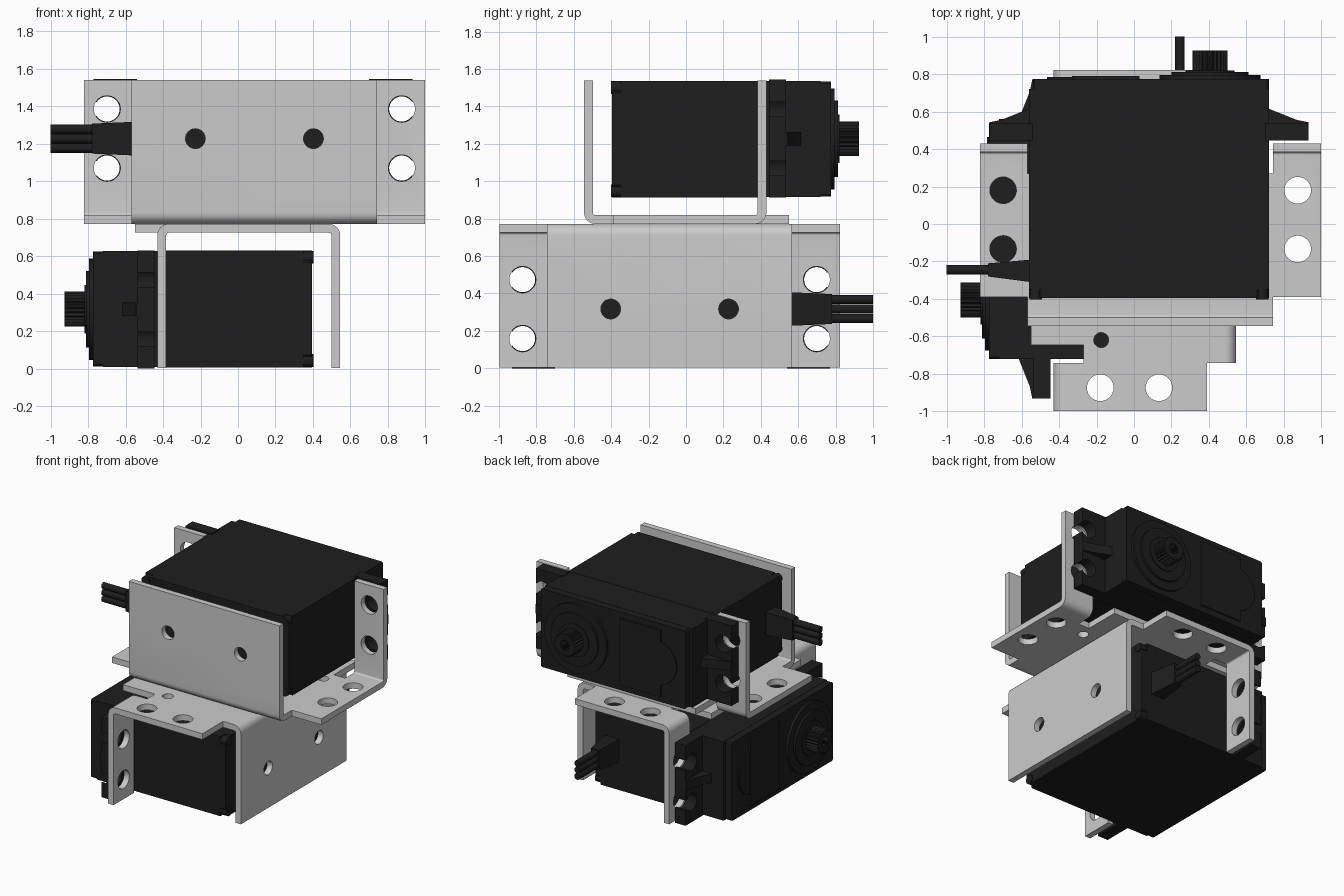
import bpy, bmesh, math
from mathutils import Matrix, Vector

if "Cube" in bpy.data.objects:
    bpy.data.objects.remove(bpy.data.objects["Cube"])

# Local frame of one unit: u = width, v = shaft direction, w = height off the bracket base
MID_U = 0.0875      # bracket symmetry line
AXIS_W = 0.455      # height of the shaft and cable
HOLES_W = (0.298, 0.613)
HOLES_V = (-0.133, 0.18)

dark = bpy.data.materials.new("black_plastic")
dark.diffuse_color = (0.013, 0.013, 0.013, 1)
dark.use_nodes = True
dark.node_tree.nodes["Principled BSDF"].inputs["Base Color"].default_value = dark.diffuse_color


def place(axis, p, q, d):
    return {"u": (d, p, q), "v": (p, d, q), "w": (p, q, d)}[axis]


def loft(bm, axis, pts_a, a, pts_b, b):
    """Solid between two matching outlines; returns the end face."""
    va = [bm.verts.new(place(axis, p, q, a)) for p, q in pts_a]
    vb = [bm.verts.new(place(axis, p, q, b)) for p, q in pts_b]
    n = len(va)
    faces = [bm.faces.new(va), bm.faces.new(vb)]
    faces += [bm.faces.new((va[i], va[(i + 1) % n], vb[(i + 1) % n], vb[i])) for i in range(n)]
    bmesh.ops.recalc_face_normals(bm, faces=faces)
    return faces[1]


def prism(bm, axis, pts, a, b):
    return loft(bm, axis, pts, a, pts, b)


def rect(p0, p1, q0, q1, c=0.0):
    if not c:
        return [(p0, q0), (p1, q0), (p1, q1), (p0, q1)]
    return [(p0 + c, q0), (p1 - c, q0), (p1, q0 + c), (p1, q1 - c),
            (p1 - c, q1), (p0 + c, q1), (p0, q1 - c), (p0, q0 + c)]


def circle(p, q, r, n=32, start=0.0, sweep=2 * math.pi):
    return [(p + r * math.cos(start + sweep * i / n), q + r * math.sin(start + sweep * i / n)) for i in range(n)]


def arc(p, q, r, a0, a1, n=6):
    return [(p + r * math.cos(math.radians(a0 + (a1 - a0) * i / n)),
             q + r * math.sin(math.radians(a0 + (a1 - a0) * i / n))) for i in range(n + 1)]


def to_mesh(bm, name):
    me = bpy.data.meshes.new(name)
    bm.to_mesh(me)
    bm.free()
    return me


def cut(bm, cutter_bm, name):
    """Subtract cutter_bm from bm and return the result as a bmesh."""
    ob = bpy.data.objects.new(name, to_mesh(bm, name))
    cu = bpy.data.objects.new("cutter", to_mesh(cutter_bm, "cutter"))
    cu.hide_render = True
    for o in (ob, cu):
        bpy.context.collection.objects.link(o)
    mod = ob.modifiers.new("cut", "BOOLEAN")
    mod.operation, mod.solver, mod.object = "DIFFERENCE", "EXACT", cu
    mod.use_self = True
    bpy.context.view_layer.update()
    res = bmesh.new()
    res.from_mesh(ob.evaluated_get(bpy.context.evaluated_depsgraph_get()).to_mesh())
    for o in (ob, cu):
        bpy.data.objects.remove(o)
    return res


parts = {}


def finish(bm, name, mat=None):
    me = to_mesh(bm, name)
    me.shade_smooth()
    me.set_sharp_from_angle(angle=math.radians(30))
    if mat:
        me.materials.clear()
        me.materials.append(mat)
    parts[name] = me


# Bracket: bent U sheet, trimmed to one wide wall and two narrow tabs
T, R, V0, V1, H = 0.047, 0.06, -0.545, 0.43, 0.768
profile = ([(V0, H)] + arc(V0 + R, R, R, 180, 270) + arc(V1 - R, R, R, 270, 360) + [(V1, H), (V1 - T, H)]
           + arc(V1 - R, R, R - T, 360, 270) + arc(V0 + R, R, R - T, 270, 180) + [(V0 + T, H)])
bm, cb = bmesh.new(), bmesh.new()
prism(bm, "u", profile, MID_U - 0.91, MID_U + 0.91)
prism(cb, "w", rect(MID_U - 0.655, MID_U + 0.655, 0.27, 0.7), -0.2, 1.0)
for s in (-1, 1):
    us = sorted((MID_U + s * 0.655, MID_U + s * 1.2))
    prism(cb, "w", rect(*us, -0.8, -0.39), -0.2, 1.0)
    tab_u = MID_U + s * 0.786
    for v in HOLES_V:
        prism(cb, "w", circle(tab_u, v, 0.071), -0.1, 0.1)
    for w in HOLES_W:
        prism(cb, "v", circle(tab_u, w, 0.071), 0.33, 0.5)
    prism(cb, "v", circle(MID_U + s * 0.315, AXIS_W, 0.053), -0.6, -0.45)
    prism(cb, "w", circle(MID_U + s * 0.532, 0.175, 0.04), -0.1, 0.1)
bm = cut(bm, cb, "bracket")
prism(bm, "w", rect(MID_U - 0.557, MID_U + 0.557, 0.27, 0.55), 0, T)
finish(bm, "bracket")

# Servo case: main block, rear cover with cut corners, front gearbox
U0, U1, W0, W1 = -0.56, 0.72, 0.142, 0.765
bm = bmesh.new()
prism(bm, "v", rect(U0, U1, W0, W1), -0.35, 0.43)
prism(bm, "v", rect(U0, U1, W0, W1, 0.065), -0.395, -0.35)
prism(bm, "v", rect(U0, U1, W0 + 0.002, W1 - 0.002), 0.43, 0.72)
prism(bm, "v", rect(U0 + 0.02, U1, W0 + 0.004, W1 - 0.004, 0.01), 0.72, 0.775)
finish(bm, "servo_case", dark)

# Screw heads in the rear cover corners
bm = bmesh.new()
for u in (U0 + 0.036, U1 - 0.036):
    for w in (W0 + 0.036, W1 - 0.036):
        prism(bm, "v", circle(u, w, 0.034, 20), -0.35, -0.402)
finish(bm, "cover_screws", dark)

# Mounting flanges with holes open to the outside
bm, cb = bmesh.new(), bmesh.new()
for s in (-1, 1):
    edge = 0.08 + s * 0.64
    prism(bm, "v", rect(*sorted((edge - s * 0.02, 0.08 + s * 0.85)), W0, 0.772), 0.445, 0.535)
    for w in HOLES_W:
        hole_u = MID_U + s * 0.786
        pts = circle(hole_u, w, 0.067, 28, math.radians(35) + (math.pi if s < 0 else 0), math.radians(290) * 28 / 27)
        pts += [(hole_u + s * 0.2, pts[-1][1]), (hole_u + s * 0.2, pts[0][1])]
        prism(cb, "v", pts, 0.4, 0.6)
bm = cut(bm, cb, "flanges")
# Gusset ribs between the flange holes
for s in (-1, 1):
    e = 0.08 + s * 0.63
    rib = [(e, 0.53), (0.08 + s * 0.85, 0.53), (0.08 + s * 0.85, 0.543), (0.08 + s * 0.79, 0.555),
           (e + s * 0.01, 0.615), (e, 0.66)]
    prism(bm, "w", rib, AXIS_W - 0.036, AXIS_W + 0.036)
finish(bm, "mounting_flanges", dark)

# Gearbox front: stepped collar around the shaft, raised panel, round bulge
SU = 0.405
bm = bmesh.new()
for r, end in ((0.27, 0.795), (0.205, 0.812), (0.13, 0.82)):
    prism(bm, "v", circle(SU, AXIS_W, r, 48), 0.77, end)
prism(bm, "v", rect(-0.33, 0.03, W0 + 0.05, W1 - 0.05), 0.77, 0.79)
prism(bm, "v", circle(-0.29, AXIS_W, 0.175, 40), 0.77, 0.785)
finish(bm, "gearbox_front", dark)

# Splined output shaft with a screw hole
bm = bmesh.new()
teeth = 24
spline = []
for i in range(teeth * 2):
    a = math.pi * i / teeth
    r = 0.094 if i % 2 else 0.082
    spline.append((SU + r * math.cos(a), AXIS_W + r * math.sin(a)))
end = prism(bm, "v", spline, 0.8, 0.925)
bmesh.ops.inset_region(bm, faces=[end], thickness=0.05)
floor = bmesh.ops.extrude_face_region(bm, geom=[end])["geom"]
bmesh.ops.translate(bm, verts=[g for g in floor if isinstance(g, bmesh.types.BMVert)], vec=(0, -0.07, 0))
bmesh.ops.delete(bm, geom=[end] if end.is_valid else [], context="FACES")
finish(bm, "output_shaft", dark)

# Cable: tapered strain relief and three wires
bm = bmesh.new()
loft(bm, "u", rect(-0.31, -0.19, AXIS_W - 0.09, AXIS_W + 0.09), -0.55,
     rect(-0.28, -0.21, AXIS_W - 0.08, AXIS_W + 0.08), -0.78)
finish(bm, "strain_relief", dark)
bm = bmesh.new()
for k in (-1, 0, 1):
    prism(bm, "u", circle(-0.245, AXIS_W + k * 0.051, 0.025, 16), -0.77, -1.0)
finish(bm, "cable_wires", dark)

# Two identical units back to back; the lower one is turned over about a diagonal
Z = 0.772
upper = Matrix.Translation((0, 0, Z))
lower = Matrix(((0, -1, 0, 0), (-1, 0, 0, 0), (0, 0, -1, Z), (0, 0, 0, 1)))
for side, mat in (("upper", upper), ("lower", lower)):
    for name, me in parts.items():
        ob = bpy.data.objects.new(f"{side}_{name}", me)
        bpy.context.collection.objects.link(ob)
        ob.matrix_world = mat
